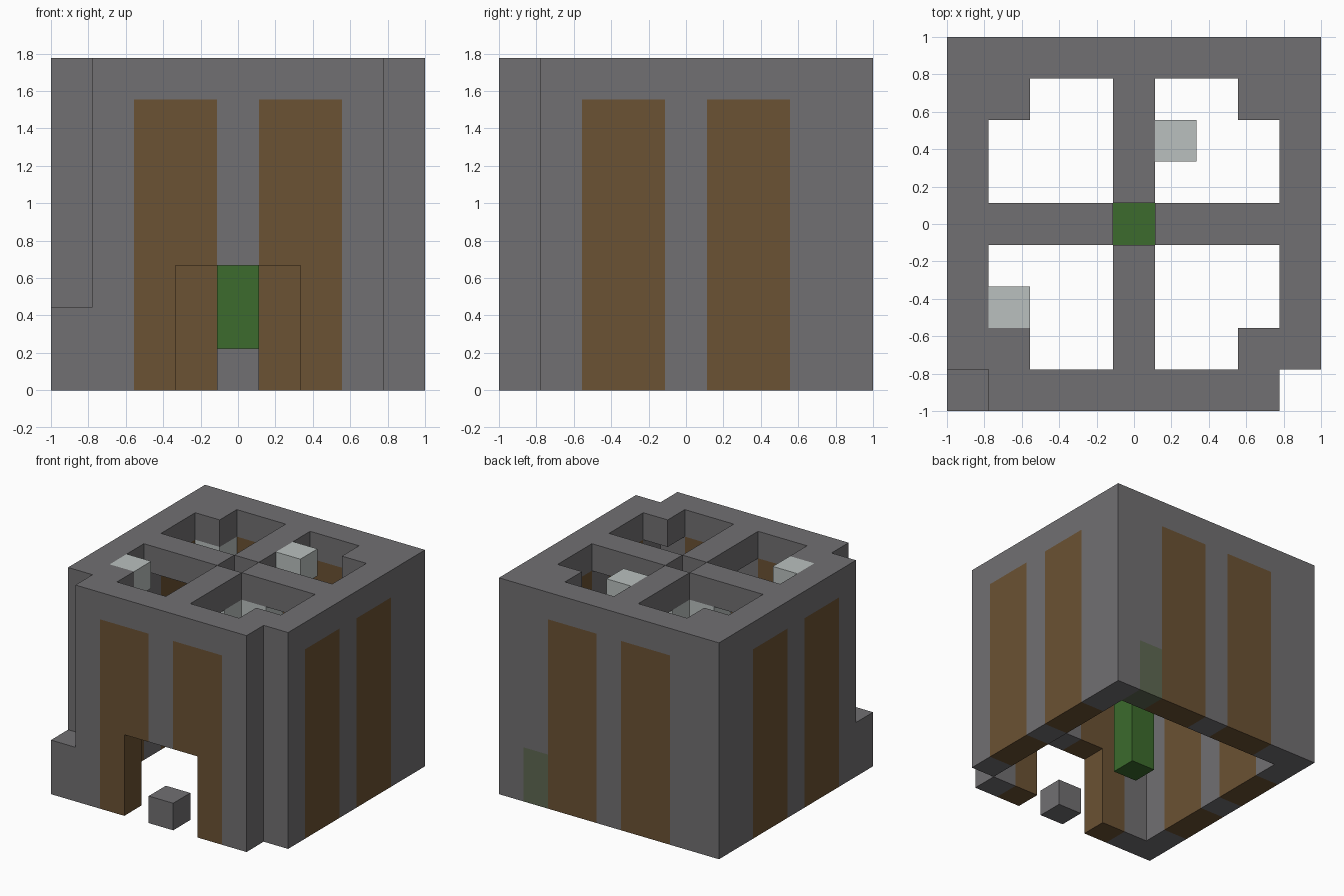
import bpy
import bmesh
from mathutils import Vector

if "Cube" in bpy.data.objects:
    bpy.data.objects.remove(bpy.data.objects["Cube"], do_unlink=True)

N = 9            # blocks along each side
U = 2 / N        # block size


def material(name, color):
    m = bpy.data.materials.new(name)
    m.use_nodes = True
    m.diffuse_color = (*color, 1)
    m.node_tree.nodes["Principled BSDF"].inputs["Base Color"].default_value = (*color, 1)
    return m


STONE = material("grey stone", (0.165, 0.16, 0.168))
WOOD = material("brown wood", (0.147, 0.084, 0.033))
GREEN = material("green", (0.045, 0.147, 0.026))
PALE = material("pale grey", (0.49, 0.53, 0.52))
MOSS = material("mossy stone", (0.112, 0.138, 0.084))


def blocks(name, mat, ranges):
    """One object from boxes, each given as block ranges (x, y, z), end exclusive."""
    bm = bmesh.new()
    for spans in ranges:
        lo = Vector([s[0] for s in spans])
        hi = Vector([s[1] for s in spans])
        size, mid = (hi - lo) * U, (lo + hi) * U / 2 - Vector((1, 1, 0))
        for v in bmesh.ops.create_cube(bm, size=1)["verts"]:
            v.co = mid + Vector(a * b for a, b in zip(v.co, size))
    mesh = bpy.data.meshes.new(name)
    bm.to_mesh(mesh)
    bm.free()
    mesh.materials.append(mat)
    obj = bpy.data.objects.new(name, mesh)
    bpy.context.collection.objects.link(obj)


ROOF, TOP = 7, 8
WALL = (0, ROOF)
FIRST, LAST = (0, 1), (8, 9)

# Side walls: stone posts with wooden strips between them
for side, xs in (("right", FIRST), ("left", LAST)):
    blocks(side + "_wall_posts", STONE,
           [(xs, (1, 2), WALL), (xs, (4, 5), WALL), (xs, (7, 9), WALL), (xs, (1, 9), (ROOF, TOP))])
    blocks(side + "_wall_wood", WOOD, [(xs, (2, 4), WALL), (xs, (5, 7), WALL)])

# Back wall with a mossy patch at the foot
blocks("back_wall_posts", STONE,
       [((1, 2), LAST, WALL), ((4, 5), LAST, WALL), ((7, 8), LAST, (2, ROOF)),
        ((1, 8), LAST, (ROOF, TOP))])
blocks("back_wall_wood", WOOD, [((2, 4), LAST, WALL), ((5, 7), LAST, WALL)])
blocks("moss_patch", MOSS, [((7, 8), LAST, (0, 2))])

# Front wall with a doorway and a low corner stub
DOOR = (3, ROOF)
blocks("front_wall_posts", STONE,
       [((1, 2), FIRST, WALL), ((4, 5), FIRST, DOOR), ((7, 8), FIRST, WALL),
        ((1, 8), FIRST, (ROOF, TOP))])
blocks("front_wall_wood", WOOD,
       [((2, 3), FIRST, WALL), ((6, 7), FIRST, WALL), ((3, 4), FIRST, DOOR), ((5, 6), FIRST, DOOR)])
blocks("corner_stub", STONE, [(FIRST, FIRST, (0, 2))])
blocks("door_step", STONE, [((4, 5), FIRST, (0, 1))])

# Roof: cross beams around an open centre, and inner corner blocks
beams = []
for span in ((1, 4), (5, 8)):
    beams += [(span, (4, 5), (ROOF, TOP)), ((4, 5), span, (ROOF, TOP))]
blocks("roof_beams", STONE, beams)
blocks("roof_corners", STONE,
       [((i, i + 1), (j, j + 1), (ROOF, TOP)) for i in (1, 7) for j in (1, 7)])

# Central green pillar
blocks("pillar", GREEN, [((4, 5), (4, 5), (0, 3))])

# Pale blocks in the roof openings and hanging beneath the beams
blocks("roof_lamps", PALE, [((1, 2), (2, 3), (ROOF, TOP)), ((5, 6), (6, 7), (ROOF, TOP))])
hung = [(3, 4), (5, 4), (4, 3), (4, 5), (1, 7)]
blocks("hanging_lamps", PALE, [((i, i + 1), (j, j + 1), (6, ROOF)) for i, j in hung])
